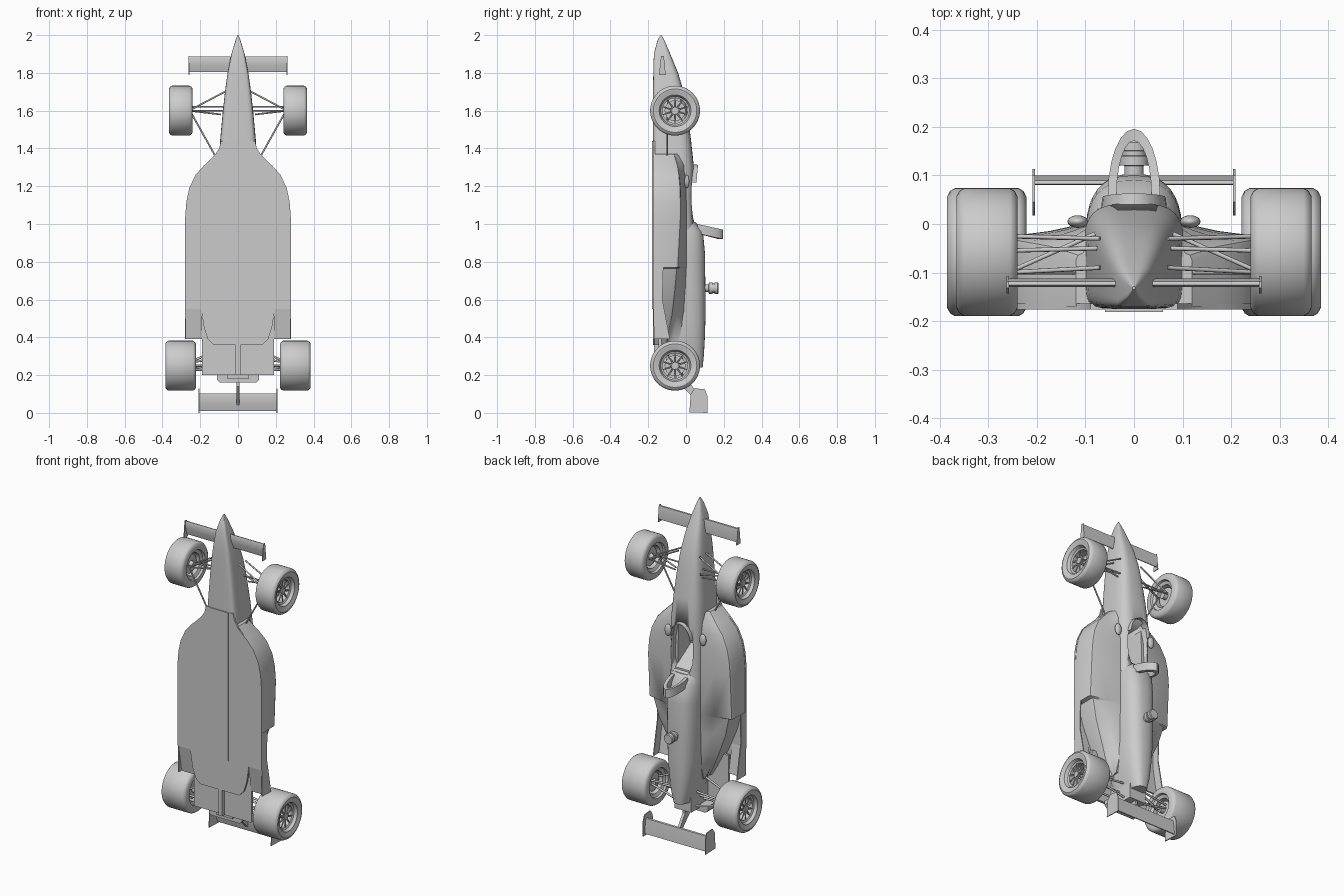
import bpy, bmesh, math
from mathutils import Vector

if "Cube" in bpy.data.objects:
    bpy.data.objects.remove(bpy.data.objects["Cube"])

grey = bpy.data.materials.new("plain grey")
grey.diffuse_color = (0.6, 0.6, 0.6, 1)
grey.use_nodes = True
grey.node_tree.nodes["Principled BSDF"].inputs["Base Color"].default_value = grey.diffuse_color


def finish(name, bm, angle=35, smooth=True):
    bmesh.ops.recalc_face_normals(bm, faces=bm.faces)
    me = bpy.data.meshes.new(name)
    bm.to_mesh(me)
    bm.free()
    me.materials.append(grey)
    ob = bpy.data.objects.new(name, me)
    bpy.context.collection.objects.link(ob)
    if smooth:
        bpy.ops.object.select_all(action='DESELECT')
        ob.select_set(True)
        bpy.context.view_layer.objects.active = ob
        bpy.ops.object.shade_smooth_by_angle(angle=math.radians(angle))
    return ob


def loft(name, rings, closed=False, angle=35):
    """Skin a list of equal-length rings; cap the ends unless the loft closes on itself."""
    bm = bmesh.new()
    vs = [[bm.verts.new(p) for p in r] for r in rings]
    n = len(vs[0])
    for k in range(len(vs) if closed else len(vs) - 1):
        a, b = vs[k], vs[(k + 1) % len(vs)]
        for i in range(n):
            bm.faces.new((a[i], a[(i + 1) % n], b[(i + 1) % n], b[i]))
    if not closed:
        bm.faces.new(vs[0])
        bm.faces.new(vs[-1])
    return finish(name, bm, angle)


def prism(name, pts, axis, lo, hi):
    """Extrude a 2D outline along x (pts = y,z) or y (pts = x,z)."""
    put = (lambda p, d: (d, p[0], p[1])) if axis == 'x' else (lambda p, d: (p[0], d, p[1]))
    return loft(name, [[put(p, d) for p in pts] for d in (lo, hi)], angle=25)


def box(name, x0, x1, y0, y1, z0, z1):
    return prism(name, [(x0, z0), (x1, z0), (x1, z1), (x0, z1)], 'y', y0, y1)


def rods(name, segs, r, sides=8):
    """Straight round bars between pairs of points, joined in one object."""
    bm = bmesh.new()
    for a, b in segs:
        a, b = Vector(a), Vector(b)
        q = (b - a).to_track_quat('Z', 'Y')
        ends = [[bm.verts.new(c + q @ Vector((r * math.cos(t), r * math.sin(t), 0)))
                 for t in [2 * math.pi * i / sides for i in range(sides)]] for c in (a, b)]
        for i in range(sides):
            j = (i + 1) % sides
            bm.faces.new((ends[0][i], ends[0][j], ends[1][j], ends[1][i]))
        bm.faces.new(ends[0])
        bm.faces.new(ends[1])
    return finish(name, bm, 50)


def lathe_x(name, prof, cy, cz, n=48):
    """Turn a closed (x, radius) profile around an axis parallel to x."""
    return loft(name, [[(x, cy + r * math.cos(t), cz + r * math.sin(t)) for x, r in prof]
                       for t in [2 * math.pi * i / n for i in range(n)]], closed=True)


def section(z, w, y0, y1, top=0.6, low=0.3, n=40):
    """Hull cross-section: boxy below, rounder above."""
    c, h, ring = (y0 + y1) / 2, (y1 - y0) / 2, []
    for i in range(n):
        t = 2 * math.pi * i / n
        e = top if math.sin(t) > 0 else low
        f = lambda v: math.copysign(abs(v) ** e, v) if abs(v) > 1e-6 else 0
        ring.append((w * f(math.cos(t)), c + h * f(math.sin(t)), z))
    return ring


# Nose and tub, with the cockpit cut out
hull = [(2.0, .003, -.135, -.129), (1.97, .014, -.152, -.113), (1.9, .035, -.17, -.083),
        (1.8, .055, -.173, -.042), (1.7, .069, -.175, -.012), (1.6, .08, -.175, .006),
        (1.45, .094, -.175, .026), (1.3, .104, -.175, .042), (1.15, .106, -.175, .035),
        (.97, .104, -.175, .045)]
tub = loft("nose_and_tub", [section(*s) for s in hull])
cutter = prism("cockpit_cutter", [(-.045, 1.3), (.045, 1.3), (.066, 1.2), (.066, 1.08),
                                  (.05, 1.02), (-.05, 1.02), (-.066, 1.08), (-.066, 1.2)],
               'y', -.12, .15)
cutter.hide_render = True
cutter.hide_viewport = True
cut = tub.modifiers.new("cockpit", 'BOOLEAN')
cut.operation, cut.object, cut.solver = 'DIFFERENCE', cutter, 'EXACT'
prism("seat_back", [(-.12, 1.12), (-.12, 1.02), (.03, 1.01), (.03, 1.03)], 'x', -.05, .05)

# Wind deflector wrapped round the front of the cockpit
arc = [math.pi * i / 12 for i in range(13)]
loft("wind_deflector", [[(k * .07 * math.cos(t), y, 1.22 + k * .1 * math.sin(t))
                         for k, y in ((1.0, .015), (.93, .055 + .008 * math.sin(t)),
                                      (.89, .055 + .008 * math.sin(t)), (.94, .015))]
                        for t in arc])

# Engine cover with headrest fairing
cover = [(1.01, .09, -.17, .05), (.96, .1, -.17, .09), (.85, .1, -.17, .1), (.65, .096, -.17, .103),
         (.5, .09, -.165, .103), (.4, .08, -.15, .1), (.31, .066, -.13, .095), (.24, .045, -.1, .088)]
loft("engine_cover", [section(*s, top=.75, low=.45) for s in cover])

# Roll hoop: leaning arch behind the cockpit
loft("roll_hoop", [[(w * math.cos(t), .06 + h * math.sin(t), z - .03 * math.sin(t))
                    for w, h, z in ((.054, .136, 1.0), (.036, .112, 1.0),
                                    (.036, .112, .95), (.054, .136, .95))] for t in arc])

# Breather on the engine cover
loft("breather", [[(r * math.cos(t), y, .66 + r * math.sin(t))
                   for t in [2 * math.pi * i / 24 for i in range(24)]]
                  for y, r in ((.08, .02), (.12, .02), (.121, .03), (.14, .03), (.141, .024),
                               (.15, .024), (.151, .03), (.168, .03), (.172, .026))])

# Flat floor, centre plank and diffuser
half = [(.09, 1.44), (.1, 1.4), (.125, 1.36), (.18, 1.31), (.225, 1.26), (.258, 1.19), (.273, 1.12),
        (.28, 1.03), (.28, .55), (.195, .55), (.18, .45), (.16, .39), (.13, .36)]
prism("floor", half + [(-x, z) for x, z in reversed(half)], 'y', -.176, -.164)
box("plank", -.06, .06, -.181, -.175, .55, 1.44)
box("diffuser", -.19, .19, -.145, -.13, .2, .5)
box("diffuser_fin", -.012, .012, -.17, -.13, .2, .36)
box("gearbox", -.055, .055, -.13, .03, .18, .45)
prism("rear_crash_box", [(-.11, .2), (-.11, .175), (-.095, .16), (.095, .16), (.11, .175), (.11, .2)],
      'y', -.12, -.05)

# Side pods: (z, outer x, outer top y, inner top y)
pods = [(1.37, .12, -.06, -.01), (1.31, .178, -.042, -.002), (1.26, .223, -.034, 0),
        (1.19, .256, -.028, .002), (1.12, .271, -.026, .004), (1.03, .278, -.026, .005),
        (.77, .278, -.04, .005), (.765, .255, -.045, .005), (.65, .225, -.055, 0),
        (.52, .17, -.07, -.01), (.42, .12, -.09, -.03), (.36, .085, -.1, -.05)]
for s, side in ((1, "right"), (-1, "left")):
    rings = []
    for z, w, yo, yi in pods:
        m = (w + .07) / 2
        rings.append([(s * x, y, z) for x, y in
                      ((.05, -.17), (w, -.17), (w, yo - .015), (w - .005, yo - .004), (w - .015, yo),
                       (m, (yo + yi) / 2 - .004), (.085, yi), (.05, yi))])
    loft("side_pod_" + side, rings)
    # Kicked-up floor end and its side fence
    prism("floor_kick_" + side, [(-.174, .56), (-.164, .56), (-.135, .39), (-.145, .39)], 'x',
          s * .19, s * .28)
    prism("floor_fence_" + side, [(-.174, .77), (-.12, .77), (-.125, .6), (-.085, .39), (-.17, .39)],
          'x', s * .274, s * .28)

    # Mirror on a short stalk
    bm = bmesh.new()
    bmesh.ops.create_uvsphere(bm, u_segments=20, v_segments=12, radius=1)
    for v in bm.verts:
        v.co = (s * .116 + v.co.x * .021, .005 + v.co.y * .013, 1.225 + v.co.z * .035)
    finish("mirror_" + side, bm, 60)
    rods("mirror_stalk_" + side, [((s * .08, 0, 1.22), (s * .12, .005, 1.22))], .005)

    # Wheels: tyre, stepped rim, hub and crossed spokes
    for end, zc, x0, x1 in (("front", 1.6, .24, .366), ("rear", .25, .222, .385)):
        yc, R = -.058, .132
        prof = [(x0, .088), (x0, .115), (x0 + .006, .126), (x0 + .016, R), (x1 - .016, R),
                (x1 - .006, .126), (x1, .115), (x1 - .002, .1), (x1 - .008, .09), (x1 - .008, .084),
                (x1 - .025, .076), (x1 - .03, .066), (x0 + .02, .066), (x0 + .012, .084)]
        lathe_x(end + "_tyre_" + side, [(s * x, r) for x, r in prof], yc, zc)
        xf = s * (x1 - .03)
        pol = lambda r, a, x: (x, yc + r * math.cos(a), zc + r * math.sin(a))
        spokes = [(pol(.014, a, xf), pol(.068, a + d, xf))
                  for a in [2 * math.pi * i / 10 for i in range(10)] for d in (-.32, .32)]
        rods(end + "_spokes_" + side, spokes, .003, 6)
        rods(end + "_hub_" + side, [((xf + s * .008, yc, zc), (s * (x0 + .01), yc, zc))], .018, 20)
        rods(end + "_brake_disc_" + side, [((s * (x0 + .035), yc, zc), (s * (x0 + .05), yc, zc))], .055, 32)

    # Suspension arms
    P = lambda x, y, z: (s * x, y, z)
    rods("front_suspension_" + side, [
        (P(.26, -.025, 1.6), P(.07, -.03, 1.7)), (P(.26, -.025, 1.6), P(.09, -.03, 1.58)),
        (P(.26, -.1, 1.6), P(.07, -.09, 1.7)), (P(.26, -.1, 1.61), P(.12, -.1, 1.36)),
        (P(.26, -.1, 1.6), P(.08, -.02, 1.6)), (P(.26, -.055, 1.62), P(.075, -.05, 1.62))], .0045)
    rods("rear_suspension_" + side, [
        (P(.25, -.03, .27), P(.05, -.02, .29)), (P(.25, -.03, .25), P(.05, -.02, .2)),
        (P(.25, -.1, .27), P(.05, -.09, .36)), (P(.25, -.1, .23), P(.05, -.09, .22)),
        (P(.25, -.06, .25), P(.05, -.06, .25))], .006)

    # Wing end plates
    prism("front_end_plate_" + side, [(-.143, 1.79), (-.107, 1.79), (-.118, 1.89), (-.132, 1.89)], 'x',
          s * .258, s * .263)
    prism("rear_end_plate_" + side, [(.018, .003), (.113, .0), (.113, .09), (.1, .125), (.045, .13),
                                     (.025, .1)], 'x', s * .204, s * .209)

# Front and rear wings as thin aerofoils
prism("front_wing", [(-.117, 1.805), (-.113, 1.806), (-.112, 1.85), (-.118, 1.885), (-.126, 1.887),
                     (-.13, 1.875), (-.127, 1.84)], 'x', -.26, .26)
prism("rear_wing", [(.096, .01), (.1, .012), (.096, .06), (.09, .1), (.082, .103), (.08, .09),
                    (.084, .05)], 'x', -.207, .207)
prism("rear_wing_pylon", [(-.02, .36), (-.02, .14), (.08, .04), (.09, .06), (.02, .16), (.03, .36)],
      'x', -.008, .008)
